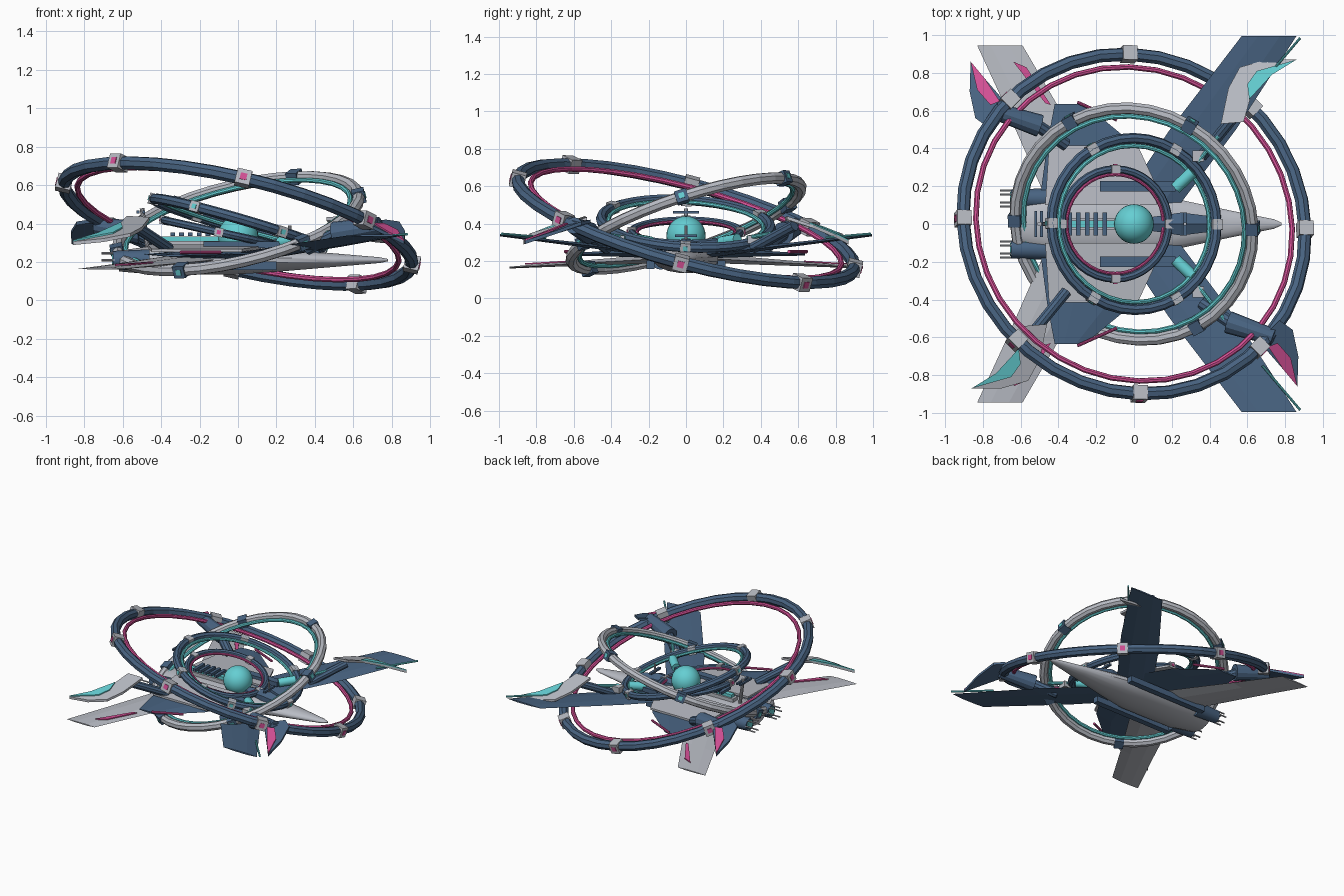
import bpy, bmesh, math
from mathutils import Vector, Matrix

if "Cube" in bpy.data.objects:
    bpy.data.objects.remove(bpy.data.objects["Cube"])


def material(name, rgb):
    m = bpy.data.materials.new(name)
    m.use_nodes = True
    m.diffuse_color = (*rgb, 1)
    m.node_tree.nodes["Principled BSDF"].inputs["Base Color"].default_value = (*rgb, 1)
    return m


NAVY = material("navy", (0.065, 0.125, 0.22))
GREY = material("pale_grey", (0.48, 0.50, 0.55))
TEAL = material("teal", (0.13, 0.62, 0.65))
PINK = material("pink", (0.65, 0.08, 0.30))


def finish(name, bm, mat, matrix=None):
    bmesh.ops.recalc_face_normals(bm, faces=bm.faces)
    mesh = bpy.data.meshes.new(name)
    bm.to_mesh(mesh)
    bm.free()
    mesh.materials.append(mat)
    ob = bpy.data.objects.new(name, mesh)
    bpy.context.collection.objects.link(ob)
    if matrix:
        ob.matrix_world = matrix
    return ob


def loft(name, loops, mat, matrix=None):
    """Skin a list of equal-length point loops and cap both ends."""
    bm = bmesh.new()
    rows = [[bm.verts.new(p) for p in loop] for loop in loops]
    n = len(rows[0])
    for a, b in zip(rows, rows[1:]):
        for i in range(n):
            bm.faces.new((a[i], a[(i + 1) % n], b[(i + 1) % n], b[i]))
    bm.faces.new(rows[0])
    bm.faces.new(rows[-1][::-1])
    return finish(name, bm, mat, matrix)


def hull(name, stations, mat, sides=16):
    """Stations along x: (x, half width, centre z, half height)."""
    turn = [math.tau * (i + 0.5) / sides for i in range(sides)]
    return loft(name, [[(x, w * math.cos(t), z + h * math.sin(t)) for t in turn]
                       for x, w, z, h in stations], mat)


def box(name, at, size, mat, matrix=None):
    bm = bmesh.new()
    bmesh.ops.create_cube(bm, size=1, matrix=Matrix.Translation(at) @ Matrix.Diagonal((*size, 1)))
    return finish(name, bm, mat, matrix)


def rod(name, a, b, r, mat, r2=None, sides=10):
    a, b = Vector(a), Vector(b)
    bm = bmesh.new()
    bmesh.ops.create_cone(bm, cap_ends=True, segments=sides, radius1=r,
                          radius2=r if r2 is None else r2, depth=(b - a).length)
    turn = (b - a).to_track_quat("Z", "Y").to_matrix().to_4x4()
    return finish(name, bm, mat, Matrix.Translation((a + b) / 2) @ turn)


def wing(name, stations, mat, side):
    """Stations along y: (y, leading x, trailing x, z, thickness)."""
    section = ((0, 0), (0.3, 0.5), (0.7, 0.4), (1, 0), (0.7, -0.4), (0.3, -0.5))
    return loft(name, [[(a + (b - a) * u, side * y, z + t * v) for u, v in section]
                       for y, a, b, z, t in stations], mat)


def plate(name, outline, height, thick, mat, flip=(1, 1)):
    """Flat outline in x, y; height(x, y) bends it."""
    loops = [[(x * flip[0], y * flip[1], height(x, y) + dz) for x, y in outline]
             for dz in (0, thick)]
    return loft(name, loops, mat)


def ring(name, centre, slope, radius, tube, mat, inner, clamps, clamp_mat, accent, size):
    """Tilted tube with a thin inner band and evenly spaced clamp blocks."""
    normal = Vector((-slope[0], -slope[1], 1))
    tilt = Vector((0, 0, 1)).rotation_difference(normal).to_matrix().to_4x4()
    place = Matrix.Translation(centre) @ tilt
    for part, r, t, m in (("tube", radius, tube, mat), ("band", inner, tube * 0.42, accent)):
        bpy.ops.mesh.primitive_torus_add(major_radius=r, minor_radius=t,
                                         major_segments=36, minor_segments=8)
        ob = bpy.context.object
        ob.name = f"{name}_{part}"
        ob.data.materials.append(m)
        ob.matrix_world = place
    for i in range(clamps):
        spot = place @ Matrix.Rotation(math.tau * i / clamps, 4, "Z")
        box(f"{name}_clamp", (radius, 0, 0), (size, size, size), clamp_mat, spot)
        box(f"{name}_clamp_light", (radius + size / 2, 0, 0),
            (0.008, size * 0.45, size * 0.45), accent, spot)


# Orbiting rings
ring("outer_ring", (0, 0, 0.4), (-0.24, -0.27), 0.93, 0.036, NAVY, 0.86, 8, GREY, PINK, 0.078)
ring("middle_ring", (0, 0, 0.4), (0.24, 0.33), 0.645, 0.032, GREY, 0.60, 6, NAVY, TEAL, 0.066)
ring("inner_ring", (0, 0, 0.4), (-0.29, -0.06), 0.455, 0.028, NAVY, 0.415, 6, GREY, TEAL, 0.055)
ring("core_ring", (-0.1, 0, 0.355), (-0.22, 0), 0.29, 0.021, NAVY, 0.262, 4, GREY, PINK, 0.046)

# Glowing core
bpy.ops.mesh.primitive_uv_sphere_add(segments=28, ring_count=16, radius=0.105, location=(0, 0, 0.335))
core = bpy.context.object
core.name = "core_sphere"
core.data.materials.append(TEAL)
bpy.ops.object.shade_smooth()

# Fuselage and canopy
hull("fuselage", [(-0.62, 0.11, 0.205, 0.055), (-0.45, 0.165, 0.21, 0.075),
                  (0.0, 0.175, 0.21, 0.075), (0.2, 0.14, 0.21, 0.062),
                  (0.5, 0.075, 0.21, 0.036), (0.74, 0.026, 0.21, 0.015),
                  (0.78, 0.008, 0.21, 0.006)], GREY)
hull("canopy", [(0.08, 0.04, 0.275, 0.03), (0.25, 0.07, 0.275, 0.05),
                (0.42, 0.045, 0.25, 0.03), (0.46, 0.02, 0.24, 0.015)], NAVY, 6)
rod("canopy_mast", (0.27, 0, 0.3), (0.27, 0, 0.39), 0.009, GREY)
box("canopy_crossbar", (0.27, 0, 0.335), (0.02, 0.12, 0.015), NAVY)

# Spine with ribs
box("spine", (-0.25, 0, 0.32), (0.32, 0.035, 0.025), TEAL)
box("spine_base", (-0.25, 0, 0.29), (0.36, 0.06, 0.04), GREY)
for i in range(5):
    box("spine_rib", (-0.34 + i * 0.046, 0, 0.345), (0.024, 0.12, 0.02), NAVY)
rod("tail_mast", (-0.47, 0, 0.27), (-0.5, 0, 0.48), 0.012, GREY)
for x in (-0.49, -0.52):
    box("tail_antenna", (x, 0, 0.46), (0.014, 0.14, 0.014), NAVY)

# Wings, plates, rails and engines on both sides
for s in (1, -1):
    wing("rear_wing", [(0.1, -0.08, -0.45, 0.215, 0.05), (0.62, -0.4, -0.68, 0.185, 0.025),
                       (0.945, -0.59, -0.83, 0.165, 0.01)], GREY, s)
    wing("shoulder_wing", [(0.12, 0.18, -0.5, 0.24, 0.05), (0.42, 0.0, -0.46, 0.24, 0.03),
                           (0.635, -0.26, -0.42, 0.235, 0.012)], NAVY, s)
    wing("front_wing", [(0.1, 0.24, -0.08, 0.235, 0.04), (0.5, 0.54, 0.19, 0.28, 0.025),
                        (0.995, 0.86, 0.57, 0.338, 0.012)], NAVY, s)
    plate("shoulder_plate", [(-0.47, 0.1), (-0.45, 0.415), (0.02, 0.415), (0.12, 0.2), (0.12, 0.1)],
          lambda x, y: 0.282 - 0.07 * y, 0.015, GREY, (1, s))
    box("upper_rail", (0.02, s * 0.2, 0.29), (0.4, 0.055, 0.035), NAVY)
    box("lower_rail", (-0.14, s * 0.19, 0.18), (0.68, 0.045, 0.045), NAVY)
    rod("wing_edge_light", (0.68, s * 0.75, 0.325), (0.88, s * 0.985, 0.345), 0.007, TEAL)
    rod("shoulder_light", (-0.3, s * 0.645, 0.25), (-0.09, s * 0.55, 0.25), 0.009, PINK)
    plate("rear_wing_light", [(-0.64, 0.86), (-0.57, 0.83), (-0.44, 0.63), (-0.47, 0.64)],
          lambda x, y: 0.232 - 0.06 * y, 0.008, PINK, (1, s))
    # Engine with exhaust prongs
    rod("engine", (-0.46, s * 0.135, 0.21), (-0.65, s * 0.135, 0.21), 0.056, NAVY, 0.048, 14)
    rod("engine_glow", (-0.64, s * 0.135, 0.21), (-0.656, s * 0.135, 0.21), 0.034, TEAL, sides=14)
    for k in range(6):
        a = math.tau * k / 6
        y, z = s * 0.135 + 0.042 * math.cos(a), 0.21 + 0.042 * math.sin(a)
        rod("engine_prong", (-0.62, y, z), (-0.71, y, z), 0.006, GREY, sides=6)
    # Emitters beside the core
    rod("emitter", (0.22, s * 0.19, 0.3), (0.31, s * 0.275, 0.315), 0.032, TEAL, sides=12)
    box("emitter_mount", (0.34, s * 0.36, 0.315), (0.06, 0.06, 0.045), GREY)
    rod("boom_light", (0.34, s * 0.33, 0.325), (0.53, s * 0.57, 0.365), 0.012, TEAL)


# Curved blades on booms, repeated by half a turn
def droop(x, y):
    return 0.425 - 0.33 * max(0, y - 0.55) - 0.1 * abs(x - 0.55)


pale = [(0.46, 0.53), (0.5, 0.72), (0.56, 0.83), (0.7, 0.87), (0.86, 0.87),
        (0.72, 0.79), (0.62, 0.68), (0.58, 0.54)]
pale_glow = [(0.61, 0.66), (0.6, 0.74), (0.65, 0.81), (0.86, 0.87), (0.73, 0.79)]
dark = [(0.66, 0.62), (0.77, 0.51), (0.84, 0.56), (0.87, 0.7), (0.865, 0.86), (0.79, 0.77)]
dark_glow = [(0.71, 0.65), (0.76, 0.63), (0.83, 0.71), (0.865, 0.86), (0.79, 0.77)]
for s in (1, -1):
    plate("pale_blade", pale, droop, 0.018, GREY, (s, s))
    plate("pale_blade_glow", pale_glow, lambda x, y: droop(x, y) + 0.018, 0.008, TEAL, (s, s))
    plate("dark_blade", dark, droop, 0.018, NAVY, (s, -s))
    plate("dark_blade_glow", dark_glow, lambda x, y: droop(x, y) + 0.018, 0.008, PINK, (s, -s))
    rod("pale_blade_boom", (s * 0.36, s * 0.36, 0.27), (s * 0.54, s * 0.58, 0.39), 0.03, NAVY)
    rod("dark_blade_boom", (s * 0.36, -s * 0.42, 0.27), (s * 0.54, -s * 0.54, 0.36), 0.035, NAVY)
    rod("dark_blade_pod", (s * 0.5, -s * 0.52, 0.35), (s * 0.74, -s * 0.6, 0.39), 0.06, NAVY, 0.045, 12)

# Smooth the rounded parts, keep hard edges
for ob in bpy.context.scene.objects:
    ob.select_set(ob.type == "MESH" and ob.name.startswith(("fuselage", "engine", "emitter")))
bpy.context.view_layer.objects.active = bpy.data.objects["fuselage"]
bpy.ops.object.shade_smooth_by_angle(angle=math.radians(40))
